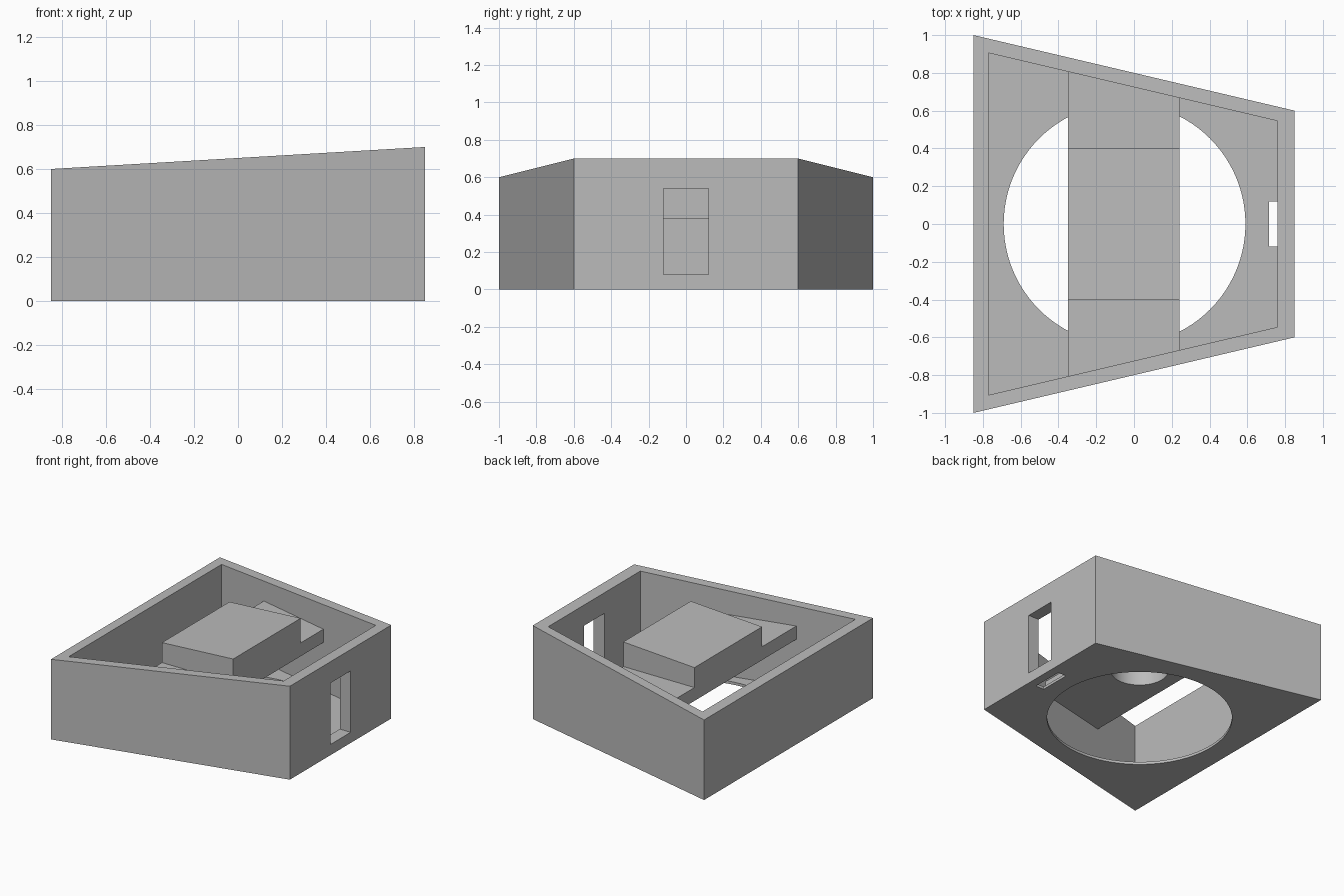
import bpy, bmesh
from mathutils import Vector

if "Cube" in bpy.data.objects:
    bpy.data.objects.remove(bpy.data.objects["Cube"], do_unlink=True)

# Plain grey material
grey = bpy.data.materials.new("plain grey")
grey.use_nodes = True
colour = (0.5, 0.5, 0.5, 1)
grey.diffuse_color = colour
grey.node_tree.nodes["Principled BSDF"].inputs["Base Color"].default_value = colour

WALL = 0.076
FLOOR = 0.02


def rim(x):
    """Height of the sloping rim."""
    return 0.65 + x * 0.1 / 1.7


def side(x, inset=0.0):
    """Half depth of the tapering plan."""
    return 0.8 - x * 0.4 / 1.7 - inset


def finish(name, bm):
    bmesh.ops.recalc_face_normals(bm, faces=bm.faces)
    mesh = bpy.data.meshes.new(name)
    bm.to_mesh(mesh)
    bm.free()
    mesh.materials.append(grey)
    obj = bpy.data.objects.new(name, mesh)
    bpy.context.collection.objects.link(obj)
    return obj


def prism(name, x0, x1, bottom, top, half):
    """Solid between x0 and x1; bottom, top and half depth vary with x."""
    bm = bmesh.new()
    rings = []
    for z in (bottom, top):
        corners = [(x0, -1), (x1, -1), (x1, 1), (x0, 1)]
        rings.append([bm.verts.new((x, s * half(x), z(x))) for x, s in corners])
    low, high = rings
    bm.faces.new(low)
    bm.faces.new(high)
    for i in range(4):
        j = (i + 1) % 4
        bm.faces.new((low[i], low[j], high[j], high[i]))
    return finish(name, bm)


def box(name, x0, x1, half, z0, z1):
    return prism(name, x0, x1, lambda x: z0, lambda x: z1, lambda x: half)


def cylinder(name, radius, z0, z1):
    bm = bmesh.new()
    bmesh.ops.create_cone(bm, cap_ends=True, segments=96, radius1=radius,
                          radius2=radius, depth=z1 - z0)
    bmesh.ops.translate(bm, verts=bm.verts, vec=Vector((-0.05, 0, (z0 + z1) / 2)))
    return finish(name, bm)


def combine(obj, other, operation):
    mod = obj.modifiers.new(other.name, "BOOLEAN")
    mod.operation = operation
    mod.solver = "EXACT"
    mod.object = other
    other.hide_render = True
    other.hide_viewport = True


# Tapered tray with a sloping rim
tray = prism("tray", -0.85, 0.85, lambda x: 0, rim, side)
cavity = prism("cavity_cutter", -0.77, 0.76, lambda x: FLOOR,
               lambda x: 1.0, lambda x: side(x, WALL))
combine(tray, cavity, "DIFFERENCE")

# Floor opening, wall window and floor slot
combine(tray, cylinder("floor_hole_cutter", 0.64, -0.1, 0.1), "DIFFERENCE")
combine(tray, box("window_cutter", 0.7, 0.95, 0.12, 0.08, 0.54), "DIFFERENCE")
combine(tray, box("slot_cutter", 0.715, 0.785, 0.12, -0.1, 0.04), "DIFFERENCE")

# Cross bridge with a raised block and a round socket underneath
bridge = prism("bridge", -0.35, 0.24, lambda x: 0.38, lambda x: 0.48,
               lambda x: side(x, WALL - 0.01))
block = prism("raised_block", -0.35, 0.24, lambda x: 0.42, rim, lambda x: 0.4)
combine(bridge, block, "UNION")
combine(bridge, cylinder("socket_cutter", 0.2, 0.3, 0.58), "DIFFERENCE")

# Apply the cuts, drop the cutters and shade
bpy.context.view_layer.update()
for obj in (tray, bridge):
    graph = bpy.context.evaluated_depsgraph_get()
    mesh = bpy.data.meshes.new_from_object(obj.evaluated_get(graph))
    cutters = [m.object for m in obj.modifiers]
    obj.modifiers.clear()
    obj.data = mesh
    for cutter in cutters:
        bpy.data.objects.remove(cutter, do_unlink=True)
    bpy.ops.object.select_all(action="DESELECT")
    obj.select_set(True)
    bpy.context.view_layer.objects.active = obj
    bpy.ops.object.shade_smooth_by_angle(angle=0.5)
